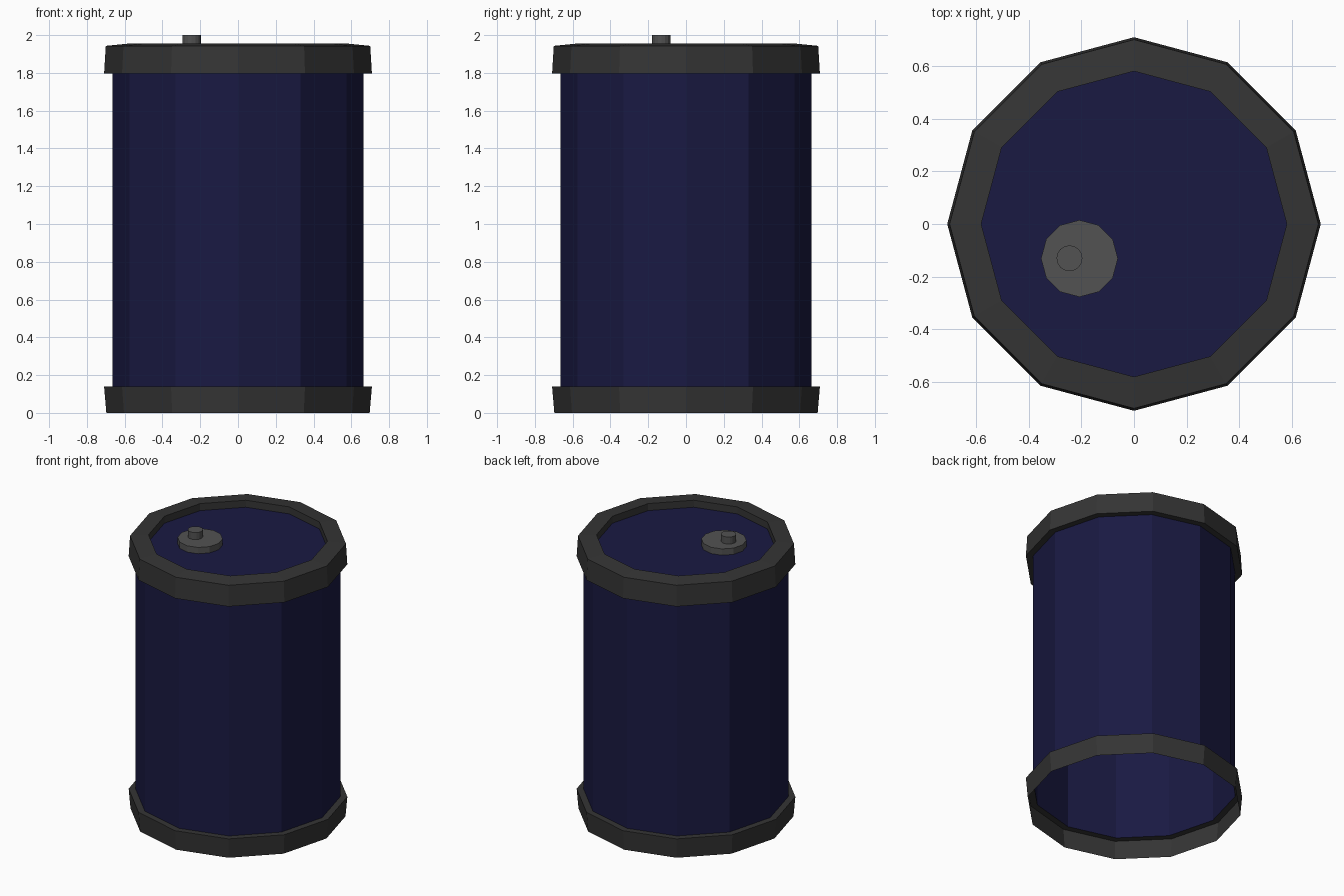
import bpy
from math import cos, sin, tau

if "Cube" in bpy.data.objects:
    bpy.data.objects.remove(bpy.data.objects["Cube"])


def material(name, r, g, b):
    m = bpy.data.materials.new(name)
    m.diffuse_color = (r, g, b, 1)
    m.use_nodes = True
    m.node_tree.nodes["Principled BSDF"].inputs["Base Color"].default_value = m.diffuse_color
    return m


def lathe(name, profile, mat, sides=12, centre=(0, 0), cap=False):
    """Spin a (radius, z) profile, listed outside-upward, into a flat-sided shell."""
    verts = [(centre[0] + r * cos(tau * k / sides), centre[1] + r * sin(tau * k / sides), z)
             for r, z in profile for k in range(sides)]
    faces = [(i * sides + k, i * sides + (k + 1) % sides,
              (i + 1) * sides + (k + 1) % sides, (i + 1) * sides + k)
             for i in range(len(profile) - 1) for k in range(sides)]
    if cap:
        start = (len(profile) - 1) * sides
        faces.append(tuple(range(start, start + sides)))
    mesh = bpy.data.meshes.new(name)
    mesh.from_pydata(verts, [], faces)
    mesh.materials.append(mat)
    obj = bpy.data.objects.new(name, mesh)
    bpy.context.collection.objects.link(obj)
    return obj


blue = material("navy_paint", 0.01, 0.01, 0.055)
dark = material("dark_rim", 0.035, 0.035, 0.035)
grey = material("cap_metal", 0.085, 0.085, 0.085)

# Barrel wall, open underneath
lathe("barrel_body", [(0.664, 0.14), (0.664, 1.796)], blue)

# Flared bottom rim with a narrow ledge, hollow inside
lathe("bottom_rim", [(0.697, 0), (0.709, 0.14), (0.664, 0.14)], dark)

# Top rim: underside ledge, tapered side, sloped top, inner wall
lathe("top_rim", [(0.664, 1.796), (0.709, 1.796), (0.70, 1.943),
                  (0.58, 1.955), (0.58, 1.905)], dark)

# Recessed lid
lathe("lid", [(0.58, 1.905)], blue, cap=True)

# Filler cap and its off-centre knob
lathe("filler_cap", [(0.146, 1.905), (0.146, 1.95)], grey, centre=(-0.207, -0.131), cap=True)
lathe("cap_knob", [(0.049, 1.95), (0.049, 2.0)], grey, sides=16, centre=(-0.245, -0.13), cap=True)
